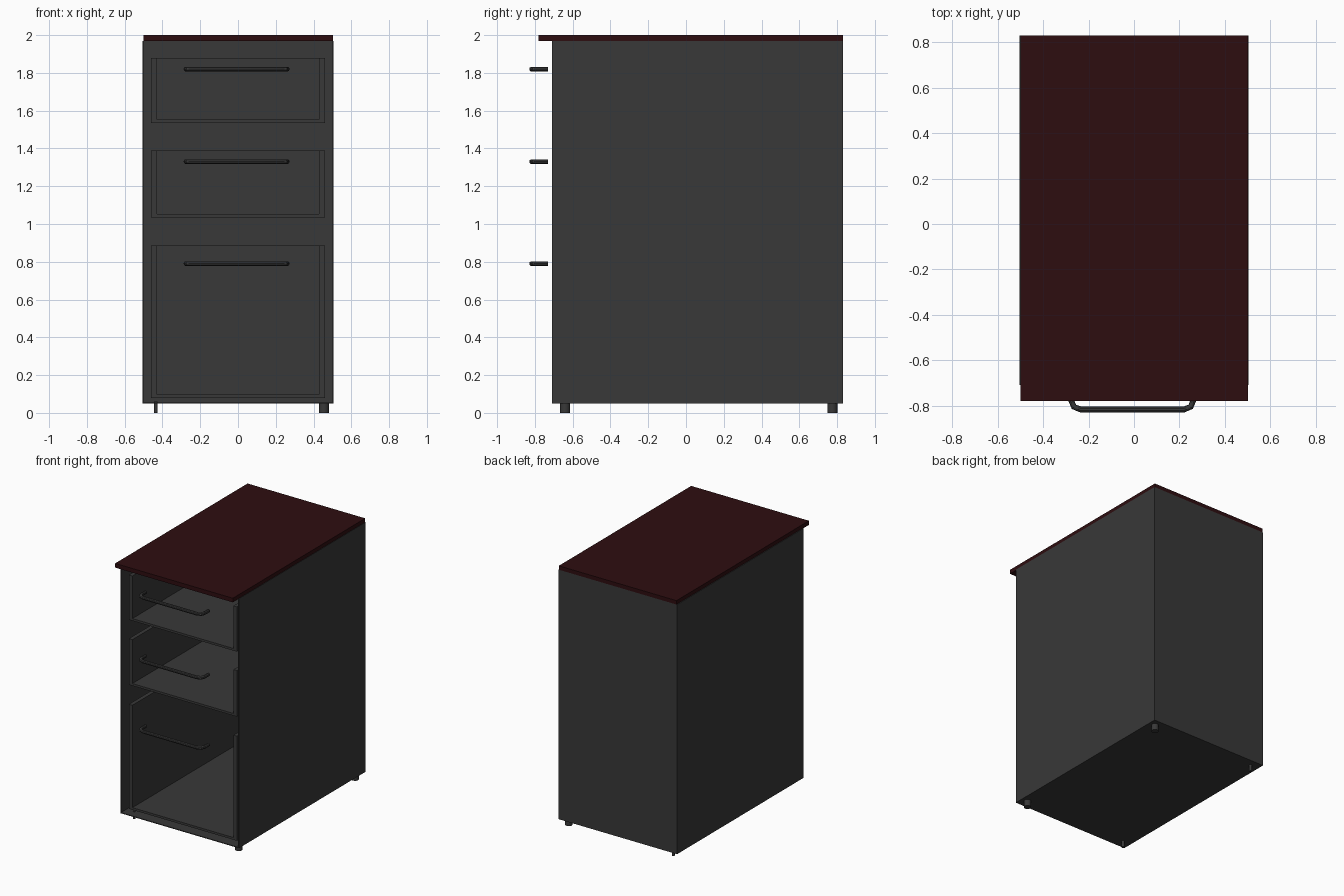
import bpy
from mathutils import Vector

cube = bpy.data.objects.get("Cube")
if cube:
    bpy.data.objects.remove(cube, do_unlink=True)


def material(name, rgb):
    m = bpy.data.materials.new(name)
    m.use_nodes = True
    m.diffuse_color = (*rgb, 1)
    m.node_tree.nodes["Principled BSDF"].inputs["Base Color"].default_value = (*rgb, 1)
    return m


grey = material("charcoal metal", (0.04, 0.04, 0.04))
maroon = material("dark maroon", (0.027, 0.004, 0.005))


def box(name, low, high, mat=grey):
    low, high = Vector(low), Vector(high)
    bpy.ops.mesh.primitive_cube_add(size=1, location=(low + high) / 2)
    ob = bpy.context.object
    ob.name = name
    ob.scale = high - low
    ob.data.materials.append(mat)
    return ob


def cylinder(name, x, y, radius, top):
    bpy.ops.mesh.primitive_cylinder_add(vertices=20, radius=radius, depth=top,
                                        location=(x, y, top / 2))
    ob = bpy.context.object
    ob.name = name
    ob.data.materials.append(grey)
    bpy.ops.object.shade_smooth_by_angle()
    return ob


# Open-fronted cabinet shell of thin sheet
W, FRONT, BACK, BASE, RIM, T = 0.505, -0.71, 0.83, 0.05, 1.97, 0.006
box("cabinet_right_side", (-W, FRONT, BASE), (-W + T, BACK, RIM))
box("cabinet_left_side", (W - T, FRONT, BASE), (W, BACK, RIM))
box("cabinet_back", (-W + T, BACK - T, BASE), (W - T, BACK, RIM))
box("cabinet_floor", (-W + T, FRONT, BASE), (W - T, BACK - T, BASE + T))

# Overhanging worktop
box("worktop", (-0.5, -0.78, 1.968), (0.502, BACK, 2.0), maroon)


# Drawer trays, open at the front and top
def tray(name, z0, z1):
    w, wall, y0, y1, floor = 0.46, 0.03, -0.67, 0.78, z0 + 0.017
    box(name + "_floor", (-w, y0, z0), (w, y1, floor))
    box(name + "_back", (-w + wall, y1 - wall, floor), (w - wall, y1, z1))
    for side, x in (("right", -w), ("left", w - wall)):
        box(f"{name}_{side}_side", (x, y0, floor), (x + wall, y1, z1))


# Bent tube handle
def handle(name, z):
    path = [(-0.275, -0.73), (-0.275, -0.78), (-0.265, -0.805), (-0.235, -0.817),
            (0.22, -0.817), (0.25, -0.805), (0.26, -0.78), (0.26, -0.73)]
    curve = bpy.data.curves.new(name, "CURVE")
    curve.dimensions = "3D"
    curve.bevel_depth = 0.013
    curve.bevel_resolution = 3
    curve.use_fill_caps = True
    line = curve.splines.new("POLY")
    line.points.add(len(path) - 1)
    for p, (x, y) in zip(line.points, path):
        p.co = (x, y, z, 1)
    ob = bpy.data.objects.new(name, curve)
    bpy.context.collection.objects.link(ob)
    curve.materials.append(grey)
    bpy.ops.object.select_all(action="DESELECT")
    ob.select_set(True)
    bpy.context.view_layer.objects.active = ob
    bpy.ops.object.convert(target="MESH")
    bpy.ops.object.shade_smooth_by_angle()


for label, z0, z1, grip in (("top", 1.535, 1.88, 1.82), ("middle", 1.035, 1.39, 1.33),
                            ("bottom", 0.08, 0.885, 0.79)):
    tray(label + "_drawer", z0, z1)
    handle(label + "_handle", grip)

# Feet: bare pins on one side, full round pads on the other
for end, y in (("front", -0.64), ("back", 0.775)):
    cylinder(end + "_right_pin", -0.435, y, 0.01, 0.06)
    cylinder(end + "_left_foot", 0.455, y, 0.026, BASE)
